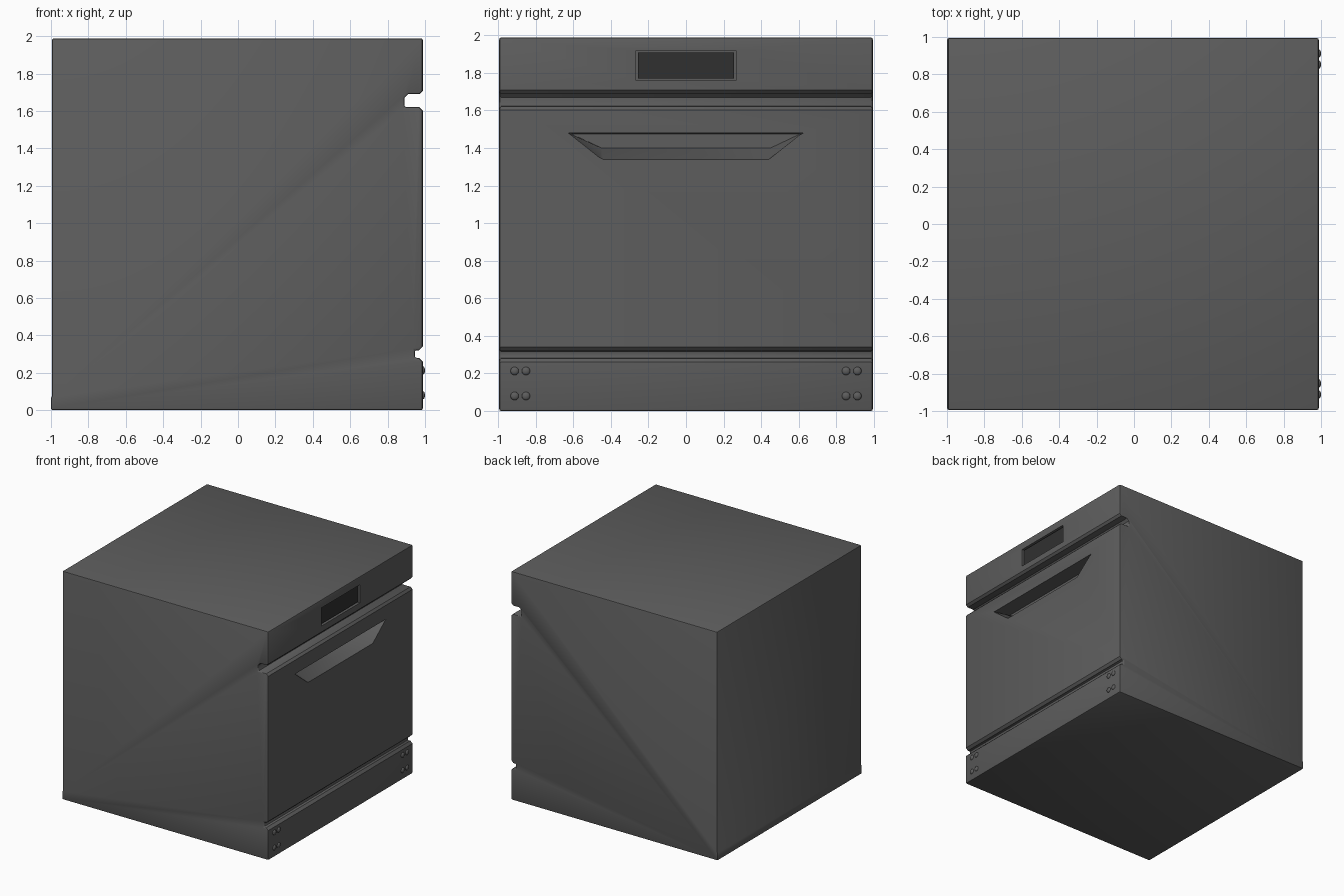
import bpy, bmesh, math

if "Cube" in bpy.data.objects:
    bpy.data.objects.remove(bpy.data.objects["Cube"])

FRONT, HALF = 0.988, 0.994


def material(name, value):
    m = bpy.data.materials.new(name)
    m.diffuse_color = (value, value, value, 1)
    m.use_nodes = True
    m.node_tree.nodes["Principled BSDF"].inputs["Base Color"].default_value = m.diffuse_color
    return m


casing = material("dark_casing", 0.11)
glass = material("display_glass", 0.03)


def make(name, bm, mat=None):
    bmesh.ops.recalc_face_normals(bm, faces=bm.faces)
    me = bpy.data.meshes.new(name)
    bm.to_mesh(me)
    bm.free()
    ob = bpy.data.objects.new(name, me)
    bpy.context.collection.objects.link(ob)
    if mat:
        me.materials.append(mat)
    return ob


def loft(name, a, b, mat=None):
    """Closed solid between two matching loops of points."""
    bm = bmesh.new()
    va = [bm.verts.new(p) for p in a]
    vb = [bm.verts.new(p) for p in b]
    n = len(va)
    bm.faces.new(va)
    bm.faces.new(vb[::-1])
    for i in range(n):
        j = (i + 1) % n
        bm.faces.new((va[i], va[j], vb[j], vb[i]))
    return make(name, bm, mat)


def box(name, x, y, z, mat=None):
    loop = [(y[0], z[0]), (y[1], z[0]), (y[1], z[1]), (y[0], z[1])]
    return loft(name, [(x[0], *p) for p in loop], [(x[1], *p) for p in loop], mat)


def apply(ob, mod):
    bpy.context.view_layer.objects.active = ob
    bpy.ops.object.modifier_apply(modifier=mod.name)


def smooth(ob):
    bpy.ops.object.select_all(action='DESELECT')
    ob.select_set(True)
    bpy.context.view_layer.objects.active = ob
    bpy.ops.object.shade_smooth_by_angle(angle=math.radians(35))


# Cabinet: side profile (x, z) with the door gaps, extruded across y
F = FRONT
profile = [
    (-1, 0), (F, 0),
    (F, 0.26), (F - 0.02, 0.28), (0.945, 0.28),
    (0.945, 0.32), (F - 0.02, 0.32), (F, 0.34),
    (F, 1.602), (F - 0.018, 1.62), (0.89, 1.62),
    (0.89, 1.67), (0.91, 1.69), (F - 0.018, 1.69), (F, 1.708),
    (F, 1.988), (-0.995, 1.988), (-0.995, 0.075), (-1, 0.065),
]
cabinet = loft("cabinet", [(x, -HALF, z) for x, z in profile],
               [(x, HALF, z) for x, z in profile], casing)
bev = cabinet.modifiers.new("edges", 'BEVEL')
bev.width = 0.01
bev.segments = 2
bev.angle_limit = math.radians(60)
apply(cabinet, bev)


# Pocket handle: tapered trapezoid, sloping up towards its back wall
def trapezoid(x, top_y, top_z, low_y, low_z):
    return [(x, -top_y, top_z), (x, top_y, top_z), (x, low_y, low_z), (x, -low_y, low_z)]


t = 0.02 / 0.13
outer = trapezoid(F + 0.02, 0.628 + 0.02 * t, 1.482, 0.44, 1.34 - 0.06 * t)
inner = trapezoid(F - 0.13, 0.608, 1.475, 0.45, 1.40)
handle_cutter = loft("handle_cutter", outer, inner)
display_cutter = box("display_cutter", (F - 0.03, F + 0.1), (-0.265, 0.265), (1.76, 1.918))

for cutter in (handle_cutter, display_cutter):
    cut = cabinet.modifiers.new("cut", 'BOOLEAN')
    cut.operation = 'DIFFERENCE'
    cut.solver = 'EXACT'
    cut.object = cutter
    apply(cabinet, cut)
    bpy.data.objects.remove(cutter)
smooth(cabinet)

# Control display sitting in its recess
box("display_panel", (F - 0.035, F - 0.012), (-0.256, 0.256), (1.769, 1.909), glass)

# Domed screws on the kick plate, two pairs at each end
for side in (-1, 1):
    for y in (0.852, 0.912):
        for z in (0.08, 0.213):
            bm = bmesh.new()
            bmesh.ops.create_uvsphere(bm, u_segments=20, v_segments=10, radius=1)
            for v in bm.verts:
                v.co = (F + 0.012 * v.co.z, side * y + 0.022 * v.co.x, z + 0.022 * v.co.y)
            smooth(make("kick_plate_screw", bm, casing))
